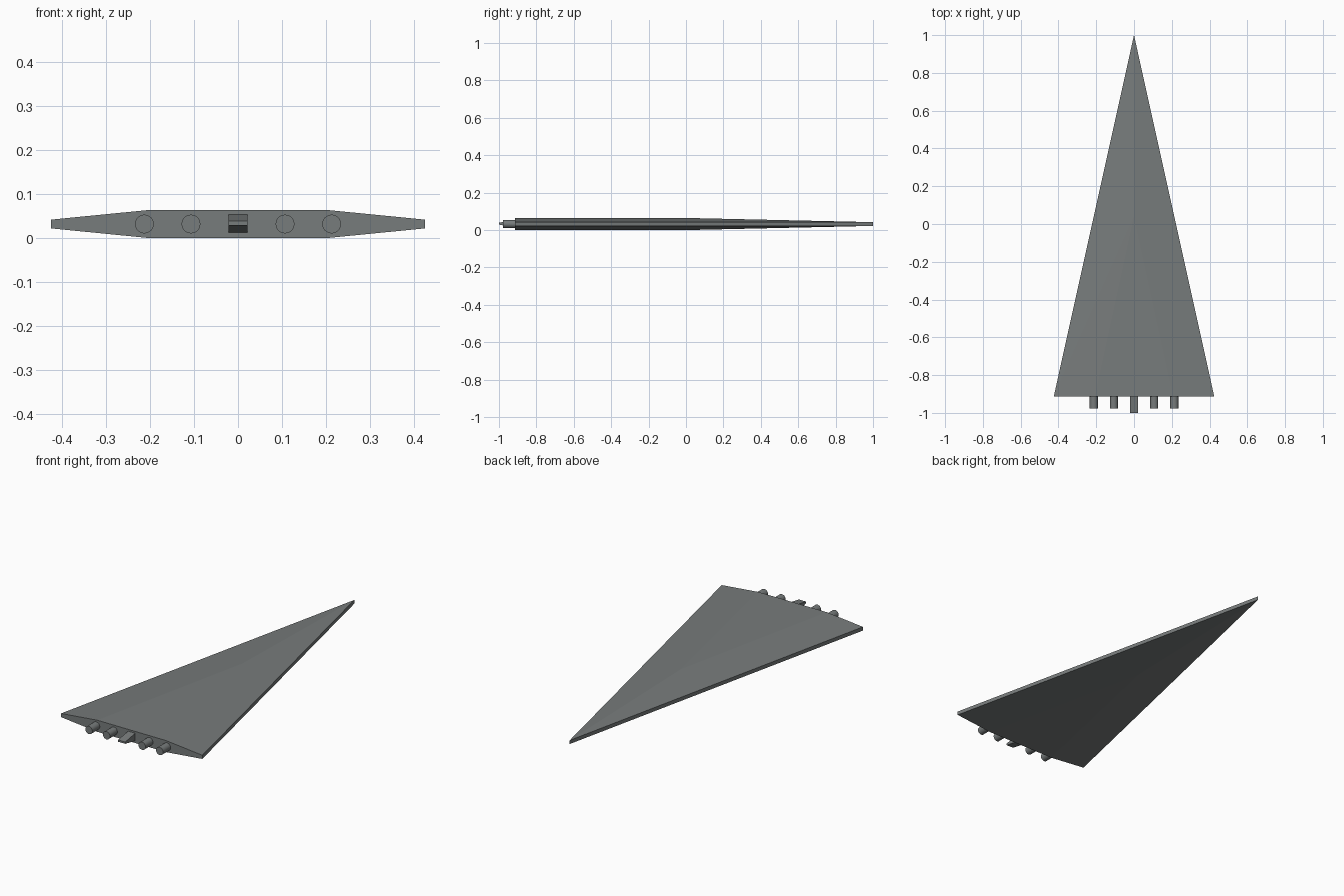
import bpy, bmesh, math

if "Cube" in bpy.data.objects:
    bpy.data.objects.remove(bpy.data.objects["Cube"])

MID = 0.032          # height of the centre plane
REAR = -0.914        # flat stern of the hull

# dark cool grey plating
plating = bpy.data.materials.new("plating")
plating.diffuse_color = (0.185, 0.20, 0.20, 1)
plating.use_nodes = True
plating.node_tree.nodes["Principled BSDF"].inputs["Base Color"].default_value = plating.diffuse_color


def make_object(name, bm):
    bmesh.ops.recalc_face_normals(bm, faces=bm.faces)
    mesh = bpy.data.meshes.new(name)
    bm.to_mesh(mesh)
    bm.free()
    obj = bpy.data.objects.new(name, mesh)
    obj.data.materials.append(plating)
    bpy.context.collection.objects.link(obj)
    return obj


# hull: convex dart with a thin rim and a raised flat triangle above and below
bm = bmesh.new()
for s in (-1, 1):
    for x, y, h in ((0.425, REAR, 0.010), (-0.425, REAR, 0.010), (0, 1.0, 0.010),
                    (0.207, REAR, 0.0315), (-0.207, REAR, 0.0315), (0, 0.04, 0.0315)):
        bm.verts.new((x, y, MID + s * h))
bmesh.ops.convex_hull(bm, input=bm.verts)
bmesh.ops.dissolve_limit(bm, angle_limit=0.002, verts=bm.verts, edges=bm.edges)
make_object("hull", bm)

# round engine nozzles, two on each side
for i, x in enumerate((-0.213, -0.107, 0.107, 0.213)):
    bpy.ops.mesh.primitive_cylinder_add(vertices=32, radius=0.0213, depth=0.075,
                                        location=(x, -0.9405, MID),
                                        rotation=(math.pi / 2, 0, 0))
    nozzle = bpy.context.object
    nozzle.name = f"engine_nozzle_{i + 1}"
    nozzle.data.materials.append(plating)
    bpy.ops.object.shade_smooth_by_angle(angle=math.radians(40))

# central tail wedge: blunt tapered profile extruded across x
bm = bmesh.new()
profile = ((-0.90, 0.010), (-1.0, 0.029), (-1.0, 0.039), (-0.90, 0.056))
face = bm.faces.new([bm.verts.new((-0.0215, y, z)) for y, z in profile])
side = bmesh.ops.extrude_face_region(bm, geom=[face])["geom"]
bmesh.ops.translate(bm, vec=(0.043, 0, 0),
                    verts=[g for g in side if isinstance(g, bmesh.types.BMVert)])
bm.faces.ensure_lookup_table()
make_object("tail_wedge", bm)
